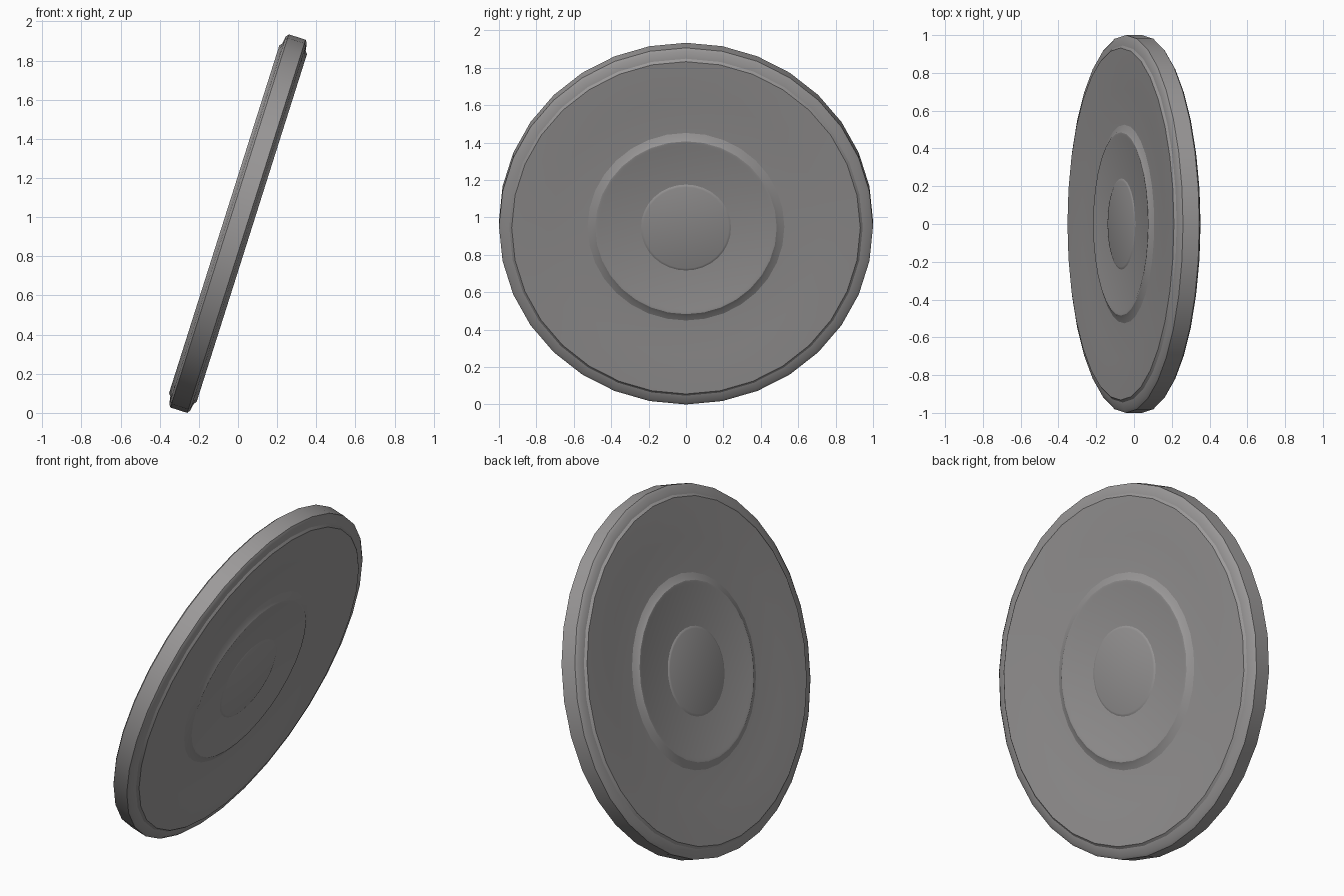
import bpy
import bmesh
from math import radians, sin, cos, tau
from mathutils import Matrix

cube = bpy.data.objects.get("Cube")
if cube:
    bpy.data.objects.remove(cube, do_unlink=True)

SEGMENTS = 32
TILT = radians(17.6)
CENTRE_Z = 0.967

grey = bpy.data.materials.new("plain grey")
grey.use_nodes = True
colour = (0.33, 0.32, 0.32, 1)
grey.diffuse_color = colour
grey.node_tree.nodes["Principled BSDF"].inputs["Base Color"].default_value = colour


def lathe(name, half):
    """Turn a (radius, height) half profile, mirrored to the other side, into a tilted disc."""
    profile = half + [(r, -h) for r, h in reversed(half)]
    bm = bmesh.new()
    rings = [[bm.verts.new((r * cos(tau * i / SEGMENTS), r * sin(tau * i / SEGMENTS), h))
              for i in range(SEGMENTS)] for r, h in profile]
    for upper, lower in zip(rings, rings[1:]):
        for i in range(SEGMENTS):
            j = (i + 1) % SEGMENTS
            bm.faces.new((upper[i], lower[i], lower[j], upper[j]))
    bm.faces.new(rings[0])
    bm.faces.new(list(reversed(rings[-1])))
    bmesh.ops.recalc_face_normals(bm, faces=bm.faces)
    bm.transform(Matrix.Translation((0, 0, CENTRE_Z))
                 @ Matrix.Rotation(radians(90) + TILT, 4, 'Y'))
    mesh = bpy.data.meshes.new(name)
    bm.to_mesh(mesh)
    bm.free()
    mesh.materials.append(grey)
    obj = bpy.data.objects.new(name, mesh)
    bpy.context.collection.objects.link(obj)
    bpy.ops.object.select_all(action='DESELECT')
    obj.select_set(True)
    bpy.context.view_layer.objects.active = obj
    bpy.ops.object.shade_smooth_by_angle(angle=radians(30))


# Thick rim with a raised lip and a shallow dished face
lathe("disc_body", [(0.50, 0.054), (0.56, 0.055), (0.72, 0.061), (0.925, 0.074),
                    (0.932, 0.074), (0.945, 0.063), (0.985, 0.056), (1.0, 0.045)])
# Raised round boss on both faces
lathe("centre_boss", [(0.46, 0.069), (0.475, 0.073), (0.485, 0.073),
                      (0.50, 0.064), (0.53, 0.053)])
# Small hub plate in the middle
lathe("hub_plate", [(0.228, 0.074), (0.235, 0.072), (0.245, 0.067)])
